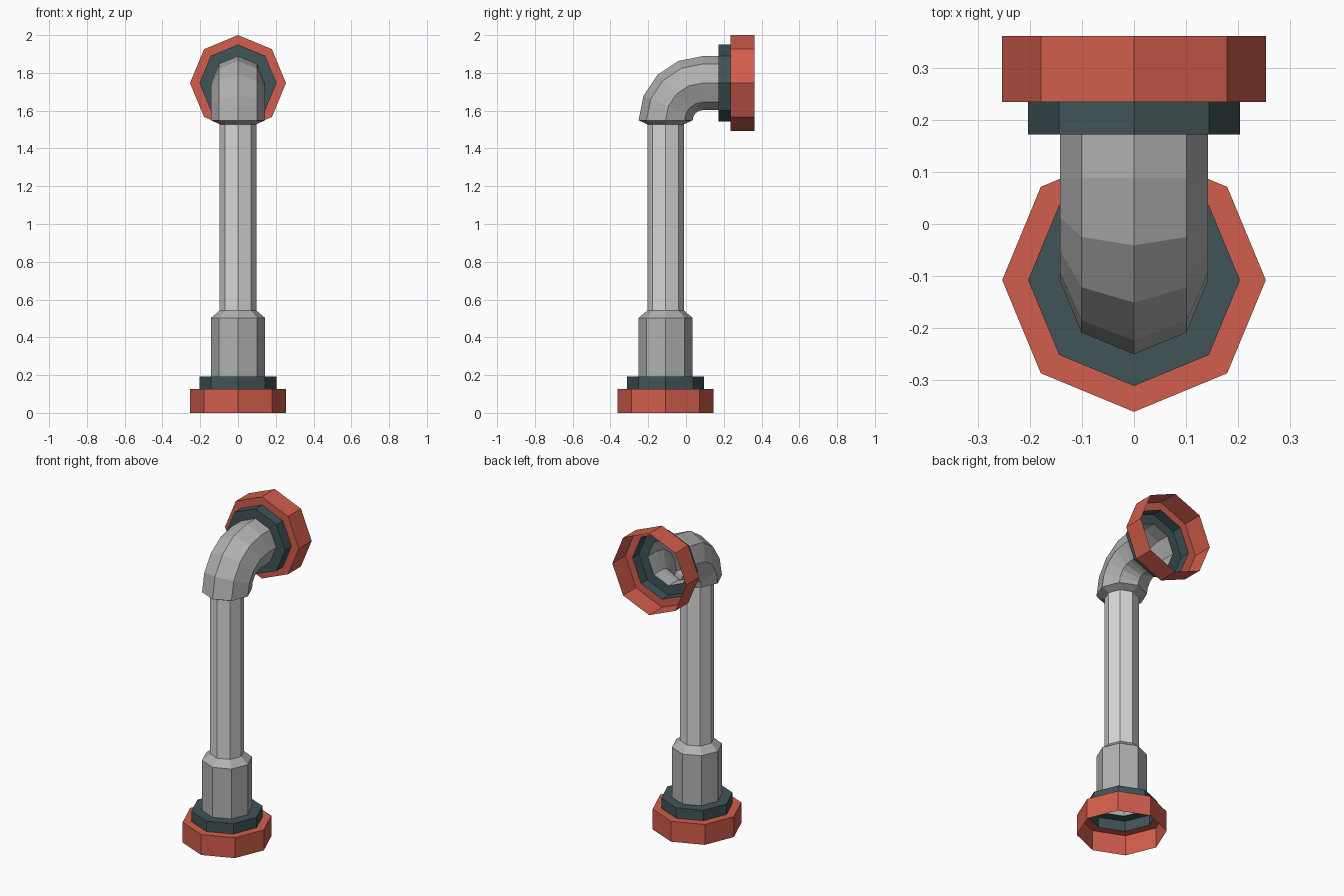
import bpy, math
from mathutils import Vector

if "Cube" in bpy.data.objects:
    bpy.data.objects.remove(bpy.data.objects["Cube"])

SIDES = 8
AX = -0.108          # y of the upright axis
OUT_Z = 1.746        # z of the horizontal outlet axis
BEND = 0.197         # elbow bend radius
R_FLANGE, R_COLLAR, R_SLEEVE, R_PIPE = 0.254, 0.204, 0.143, 0.097


def material(name, rgb):
    m = bpy.data.materials.new(name)
    m.diffuse_color = (*rgb, 1)
    m.use_nodes = True
    m.node_tree.nodes["Principled BSDF"].inputs["Base Color"].default_value = m.diffuse_color
    return m


RED = material("red", (0.64, 0.11, 0.073))
TEAL = material("dark teal", (0.051, 0.087, 0.095))
GREY = material("mid grey", (0.44, 0.44, 0.44))
LIGHT = material("light grey", (0.68, 0.68, 0.68))


def tube(name, rings, mat):
    """Open octagonal shell through rings of (y, z, tilt, radius)."""
    verts, faces = [], []
    for y, z, a, r in rings:
        up = Vector((0, math.cos(a), -math.sin(a)))
        for k in range(SIDES):
            t = 2 * math.pi * k / SIDES
            verts.append(Vector((0, y, z)) + r * (math.cos(t) * Vector((1, 0, 0)) + math.sin(t) * up))
    for i in range(len(rings) - 1):
        for k in range(SIDES):
            n = (k + 1) % SIDES
            faces.append((i * SIDES + k, i * SIDES + n, (i + 1) * SIDES + n, (i + 1) * SIDES + k))
    me = bpy.data.meshes.new(name)
    me.from_pydata(verts, [], faces)
    me.materials.append(mat)
    ob = bpy.data.objects.new(name, me)
    bpy.context.collection.objects.link(ob)
    return ob


def upright(*profile):
    return [(AX, z, 0, r) for z, r in profile]


def level(*profile):
    return [(y, OUT_Z, math.pi / 2, r) for y, r in profile]


# base flange, collar, sleeve and pipe
tube("base_flange", upright((0, R_FLANGE), (0.127, R_FLANGE), (0.127, R_COLLAR)), RED)
tube("base_collar", upright((0.127, R_COLLAR), (0.192, R_COLLAR), (0.192, R_SLEEVE)), TEAL)
tube("base_sleeve", upright((0.192, R_SLEEVE), (0.503, R_SLEEVE), (0.542, R_PIPE)), GREY)
tube("pipe", upright((0.542, R_PIPE), (1.528, R_PIPE)), LIGHT)

# elbow: flared lip, quarter bend in four steps, short straight outlet
z0 = OUT_Z - BEND
bend = [(AX + BEND * (1 - math.cos(a)), z0 + BEND * math.sin(a), a, R_SLEEVE)
        for a in (math.pi / 8 * i for i in range(5))]
tube("elbow", upright((1.528, R_PIPE)) + bend + level((0.172, R_SLEEVE)), GREY)

# outlet collar and flange
tube("outlet_collar", level((0.172, R_SLEEVE), (0.172, R_COLLAR), (0.235, R_COLLAR)), TEAL)
tube("outlet_flange", level((0.235, R_COLLAR), (0.235, R_FLANGE), (0.362, R_FLANGE)), RED)
